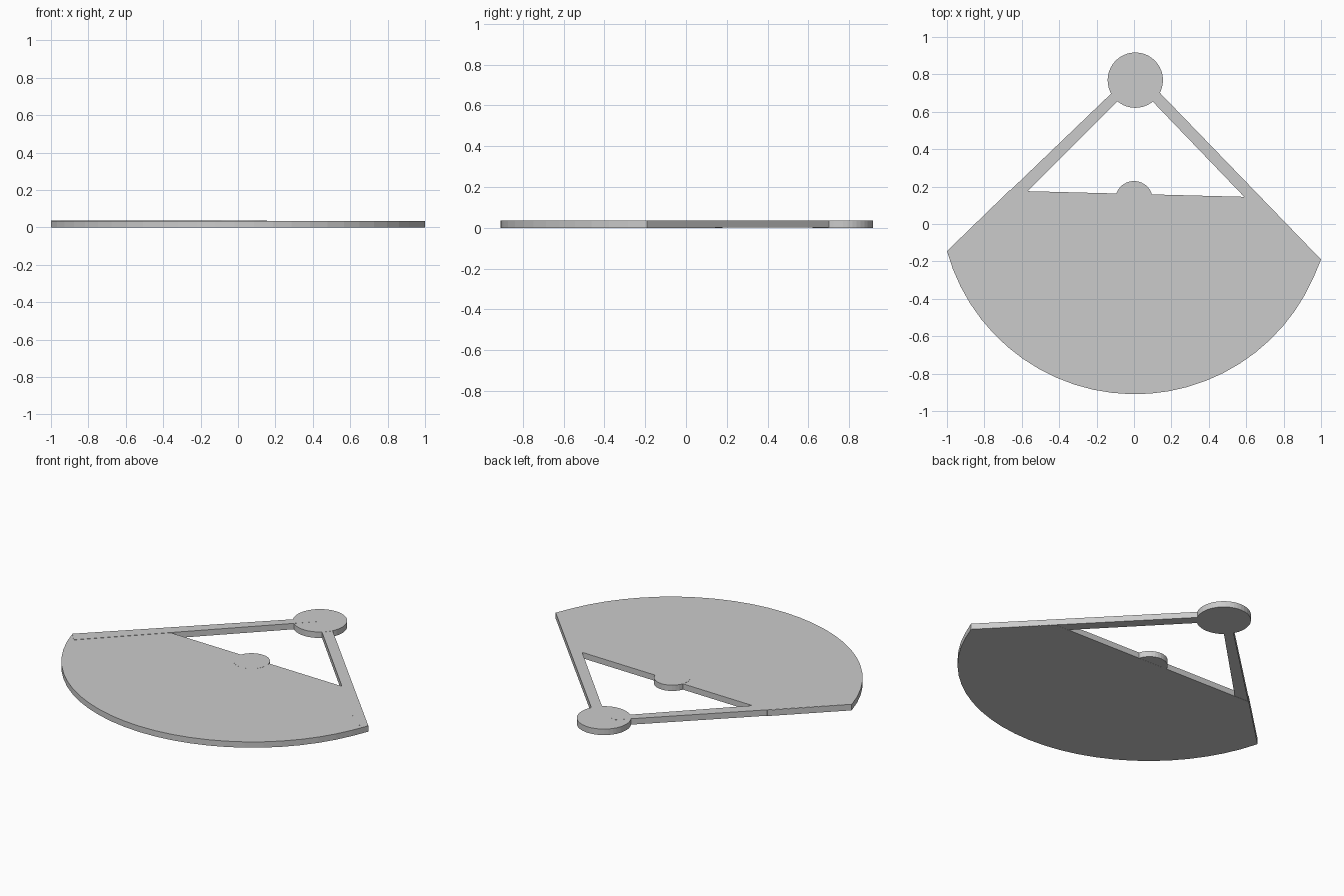
import bpy, bmesh
from math import cos, sin, atan2, pi

if "Cube" in bpy.data.objects:
    bpy.data.objects.remove(bpy.data.objects["Cube"])


def slab(name, pts, z0, z1):
    """Extrude a flat outline (counter-clockwise) from z0 to z1."""
    bm = bmesh.new()
    face = bm.faces.new([bm.verts.new((x, y, z0)) for x, y in pts])
    ext = bmesh.ops.extrude_face_region(bm, geom=[face], use_keep_orig=True)
    for v in ext["geom"]:
        if isinstance(v, bmesh.types.BMVert):
            v.co.z = z1
    bmesh.ops.recalc_face_normals(bm, faces=bm.faces)
    me = bpy.data.meshes.new(name)
    bm.to_mesh(me)
    bm.free()
    ob = bpy.data.objects.new(name, me)
    bpy.context.collection.objects.link(ob)
    return ob


def arc(cx, cy, r, a0, a1, n):
    return [(cx + r * cos(a0 + (a1 - a0) * i / n),
             cy + r * sin(a0 + (a1 - a0) * i / n)) for i in range(n + 1)]


def disc(name, cx, cy, r, n, z0, z1):
    return slab(name, arc(cx, cy, r, 0, 2 * pi, n)[:-1], z0, z1)


# Fan-shaped plate: curved rim below, straight edge above
cx, cy, r = 0.005, 0.133, 1.043
left_a = atan2(-0.145 - cy, -1 - cx) + 2 * pi
right_a = atan2(-0.19 - cy, 1 - cx) + 2 * pi
rim = arc(cx, cy, r, left_a, right_a, 26)
rim[0], rim[-1] = (-1, -0.145), (1, -0.19)
slab("fan_plate", rim + [(0.676, 0.143), (-0.667, 0.178)], 0, 0.035)

# Round boss in the middle of the straight edge
disc("centre_boss", 0.0, 0.13, 0.1, 32, 0.0005, 0.0355)

# Two slanted arms rising to the hub
slab("left_arm", [(-1, -0.145), (-0.95, -0.205), (0.0, 0.745), (-0.06, 0.757)],
     0.001, 0.0365)
slab("right_arm", [(0.94, -0.22), (1, -0.19), (0.07, 0.772), (0.02, 0.738)],
     0.0003, 0.0353)

# Round hub at the top
disc("top_hub", 0.007, 0.769, 0.148, 40, 0, 0.036)
